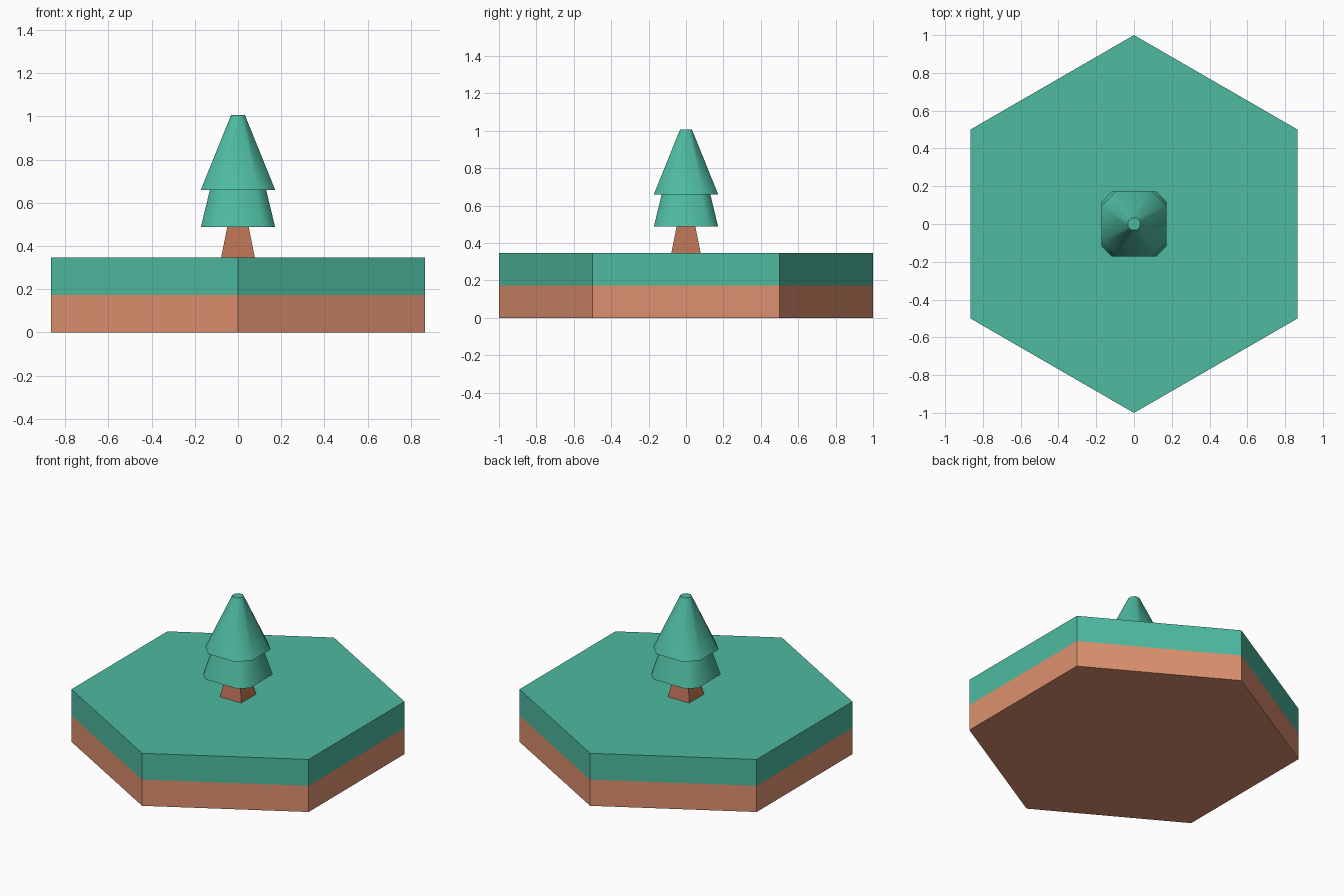
import bpy, bmesh, math

if "Cube" in bpy.data.objects:
    bpy.data.objects.remove(bpy.data.objects["Cube"])


def material(name, rgb):
    m = bpy.data.materials.new(name)
    lin = [(c / 255 / 12.92) if c / 255 <= 0.04045 else ((c / 255 + 0.055) / 1.055) ** 2.4 for c in rgb]
    m.diffuse_color = (*lin, 1)
    m.use_nodes = True
    m.node_tree.nodes["Principled BSDF"].inputs["Base Color"].default_value = m.diffuse_color
    return m


green = material("leaf green", (78, 186, 160))
earth = material("earth brown", (222, 145, 111))
bark = material("bark brown", (184, 113, 84))


def loft(name, rings, mats, smooth=False):
    """Stack (outline, z) rings into a closed solid; mats holds one material per band."""
    bm = bmesh.new()
    loops = [[bm.verts.new((x, y, z)) for x, y in outline] for outline, z in rings]
    n = len(loops[0])
    for band, (a, b) in enumerate(zip(loops, loops[1:])):
        for i in range(n):
            j = (i + 1) % n
            bm.faces.new((a[i], a[j], b[j], b[i])).material_index = band
    bm.faces.new(loops[0][::-1]).material_index = 0
    bm.faces.new(loops[-1]).material_index = len(mats) - 1
    me = bpy.data.meshes.new(name)
    bm.to_mesh(me)
    bm.free()
    for m in mats:
        me.materials.append(m)
    ob = bpy.data.objects.new(name, me)
    bpy.context.collection.objects.link(ob)
    if smooth:
        bpy.ops.object.select_all(action='DESELECT')
        ob.select_set(True)
        bpy.context.view_layer.objects.active = ob
        bpy.ops.object.shade_smooth_by_angle(angle=math.radians(55))
    return ob


def hexagon(r):
    return [(r * math.cos(math.radians(30 + 60 * i)), r * math.sin(math.radians(30 + 60 * i))) for i in range(6)]


def square(h):
    return [(-h, -h), (h, -h), (h, h), (-h, h)]


def cut_square(h, flat):
    """Square of half width h with cut corners; flat is the straight share of a side."""
    c = h * flat
    return [(-c, -h), (c, -h), (h, -c), (h, c), (c, h), (-c, h), (-h, c), (-h, -c)]


# Hexagonal ground: earth below, grass above
loft("ground_tile", [(hexagon(1), 0), (hexagon(1), 0.173), (hexagon(1), 0.347)], [earth, green])

# Tree trunk
loft("trunk", [(square(0.078), 0.347), (square(0.05), 0.487)], [bark])

# Two foliage tiers
loft("lower_foliage", [(cut_square(0.172, 0.68), 0.487), (cut_square(0.13, 0.6), 0.66)], [green], True)
loft("upper_foliage", [(cut_square(0.172, 0.56), 0.66), (cut_square(0.032, 0.42), 1.006)], [green], True)
